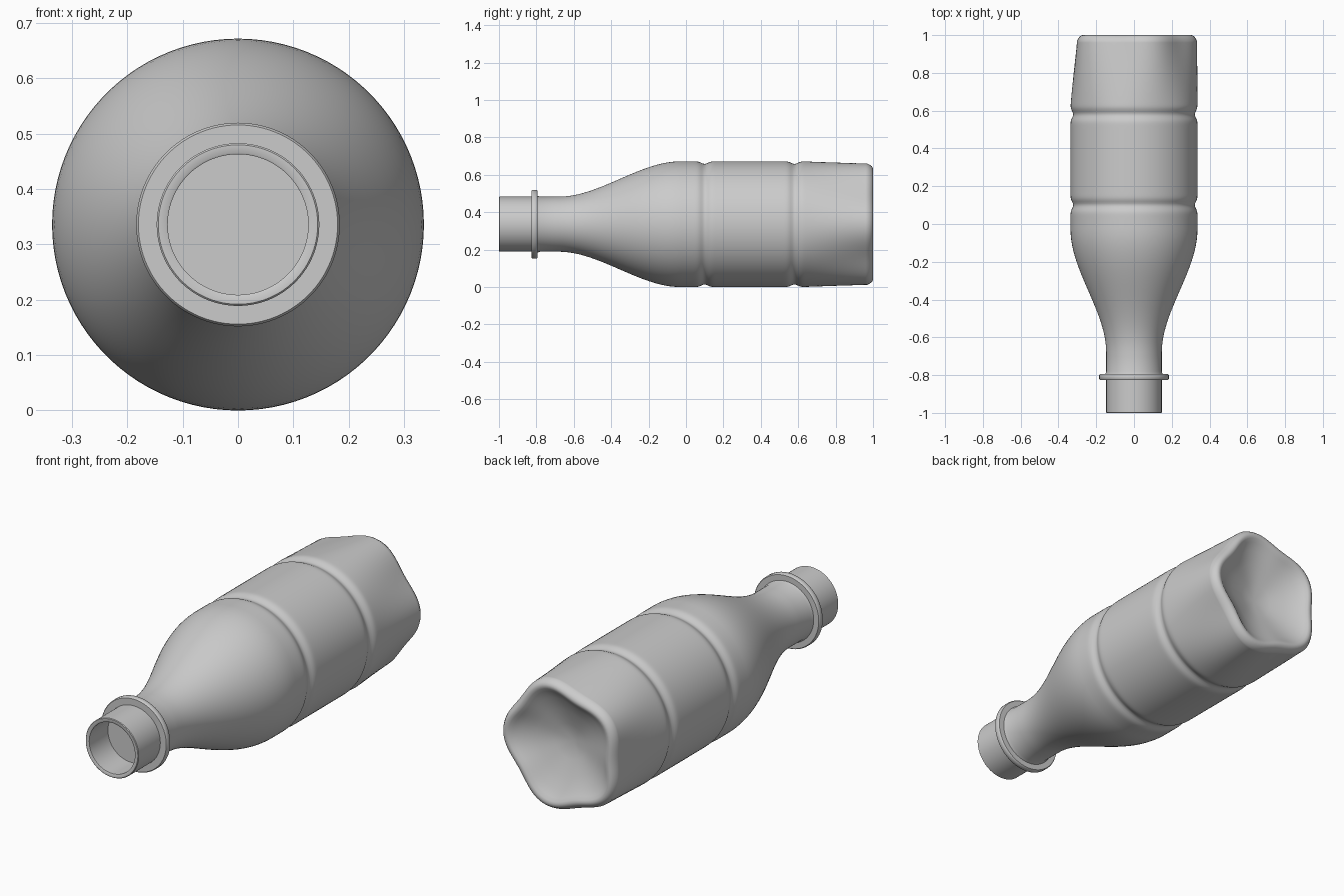
import bpy, bmesh, math

if "Cube" in bpy.data.objects:
    bpy.data.objects.remove(bpy.data.objects["Cube"])

R = 0.336          # body radius, also the height of the axis
SEG = 100


def revolve(name, profile):
    """Spin (y, radius, pentagon amount) rows about the y axis; radius 0 makes a pole."""
    bm = bmesh.new()
    rings = []
    for y, r, k in profile:
        if r == 0:
            rings.append([bm.verts.new((0, y, R))])
            continue
        ring = []
        for i in range(SEG):
            a = 2 * math.pi * i / SEG
            q = r * (1 - k * (1 - math.cos(5 * a)) / 2)
            ring.append(bm.verts.new((q * math.cos(a), y, R + q * math.sin(a))))
        rings.append(ring)
    for a, b in zip(rings, rings[1:]):
        for i in range(SEG):
            j = (i + 1) % SEG
            if len(a) == 1:
                bm.faces.new((a[0], b[i], b[j]))
            elif len(b) == 1:
                bm.faces.new((a[j], a[i], b[0]))
            else:
                bm.faces.new((a[i], b[i], b[j], a[j]))
    bmesh.ops.recalc_face_normals(bm, faces=bm.faces)
    me = bpy.data.meshes.new(name)
    bm.to_mesh(me)
    bm.free()
    ob = bpy.data.objects.new(name, me)
    bpy.context.collection.objects.link(ob)
    bpy.ops.object.select_all(action='DESELECT')
    ob.select_set(True)
    bpy.context.view_layer.objects.active = ob
    bpy.ops.object.shade_smooth_by_angle(angle=math.radians(40))
    return ob


def smooth(t):
    t = max(0, min(1, t))
    return t * t * (3 - 2 * t)


# Mouth: recessed inner disc, inner wall, lip and neck
p = [(-0.85, 0, 0), (-0.85, 0.127, 0), (-0.998, 0.127, 0), (-1, 0.130, 0),
     (-1, 0.144, 0), (-0.997, 0.147, 0), (-0.826, 0.147, 0)]
# Collar ring
p += [(-0.826, 0.180, 0), (-0.821, 0.184, 0), (-0.800, 0.184, 0),
      (-0.795, 0.180, 0), (-0.795, 0.152, 0), (-0.780, 0.147, 0), (-0.70, 0.147, 0)]
# Shoulder
for i in range(25):
    t = i / 24
    p.append((-0.68 + 0.65 * t, 0.147 + (R - 0.147) * smooth(t), 0))
# Body with two grooves, easing into a five-sided base
for i in range(1, 101):
    y = -0.03 + i * 0.01
    groove = sum(math.exp(-((y - c) / 0.024) ** 2) for c in (0.10, 0.58))
    t = max(0, (y - 0.62) / 0.35)
    p.append((y, R - 0.014 * groove - 0.003 * t * t, 0.10 * t ** 1.1))
# Rounded rim and hollow underside
p += [(0.983, 0.326, 0.105), (0.993, 0.319, 0.11), (0.999, 0.309, 0.115),
      (1.0, 0.299, 0.12), (0.996, 0.288, 0.12), (0.985, 0.272, 0.12),
      (0.965, 0.235, 0.10), (0.94, 0.17, 0.06), (0.915, 0.09, 0.03), (0.895, 0, 0)]

revolve("bottle", p)
